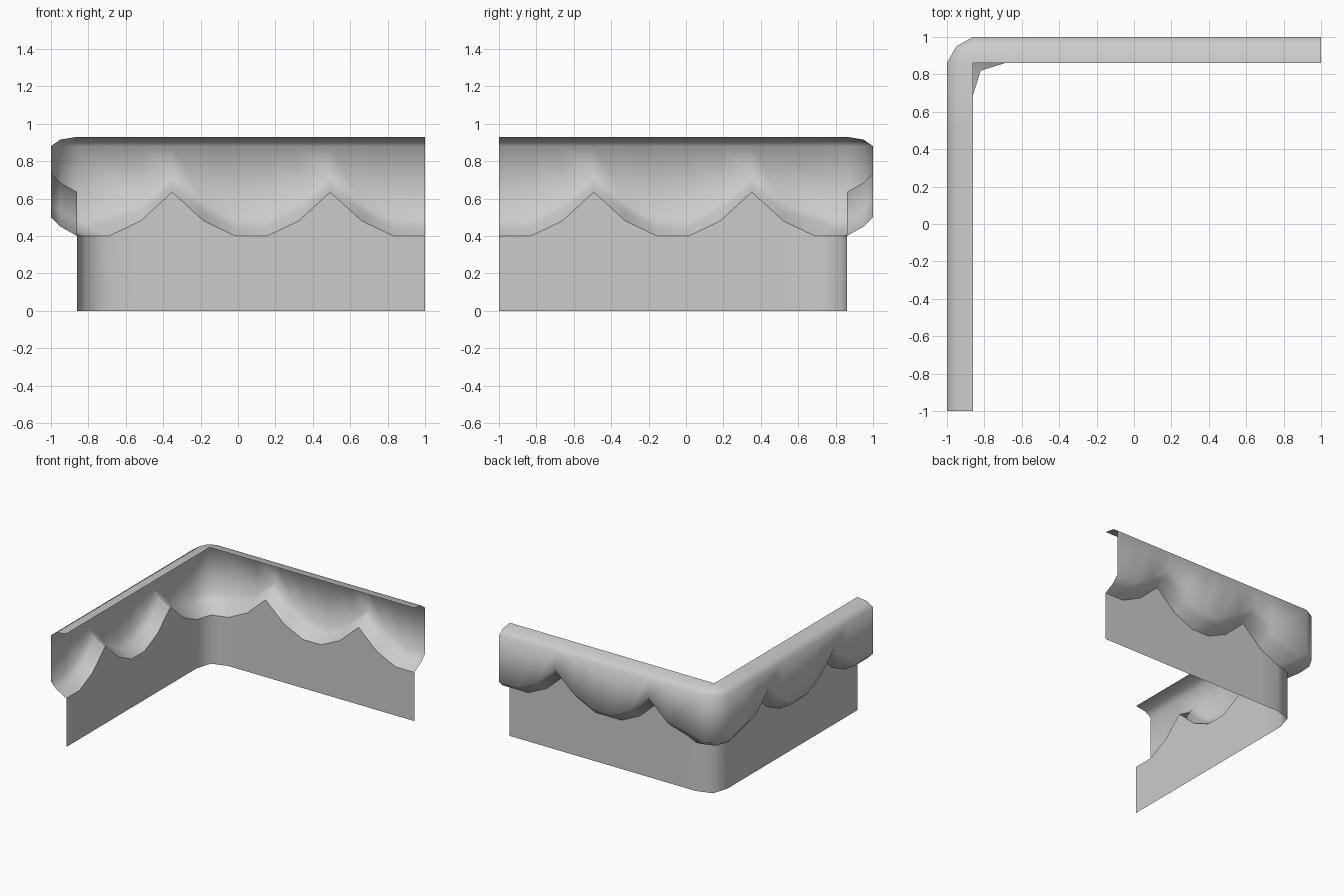
import bpy, bmesh

if "Cube" in bpy.data.objects:
    bpy.data.objects.remove(bpy.data.objects["Cube"])

grey = bpy.data.materials.new("plain grey")
grey.use_nodes = True
colour = (0.6, 0.6, 0.6, 1)
grey.diffuse_color = colour
grey.node_tree.nodes["Principled BSDF"].inputs["Base Color"].default_value = colour

# One arm runs along +x from the corner; scallops repeat every five steps
STEP = 0.169
SCALLOP = [0.40, 0.48, 0.635, 0.48, 0.40]


def row(depth, diagonal, bend, height):
    """Points along the L at one level; height takes the scallop line."""
    arm = [(-diagonal, diagonal, height(0.40))]
    for i in range(11):
        x = bend if i == 0 else -0.69 + STEP * i
        arm.append((x, depth, height(SCALLOP[i % 5])))
    other = [(-y, -x, z) for x, y, z in arm[:0:-1]]
    return other + arm


def shell(name, rows):
    """Skin neighbouring rows, listed bottom to top, into an open sheet."""
    bm = bmesh.new()
    grid = [[bm.verts.new(p) for p in r] for r in rows]
    for low, high in zip(grid, grid[1:]):
        for i in range(len(low) - 1):
            bm.faces.new((low[i + 1], low[i], high[i], high[i + 1]))
    bmesh.ops.remove_doubles(bm, verts=bm.verts, dist=0.0005)
    for f in bm.faces:
        f.smooth = True
    mesh = bpy.data.meshes.new(name)
    bm.to_mesh(mesh)
    bm.free()
    mesh.materials.append(grey)
    obj = bpy.data.objects.new(name, mesh)
    bpy.context.collection.objects.link(obj)
    return obj


# Recessed wall below the scallops
shell("lower_wall", [
    row(0.86, 0.82, -0.69, lambda h: 0),
    row(0.86, 0.82, -0.69, lambda h: h),
])

# Overhanging scalloped lip, outer wall and rounded top rim
shell("scalloped_overhang", [
    row(0.86, 0.82, -0.69, lambda h: h),
    row(0.95, 0.91, -0.80, lambda h: h + 0.05),
    row(1.00, 0.95, -0.86, lambda h: h + 0.10),
    row(1.00, 0.95, -0.86, lambda h: 0.88),
    row(0.95, 0.92, -0.86, lambda h: 0.915),
    row(0.86, 0.86, -0.86, lambda h: 0.93),
])
